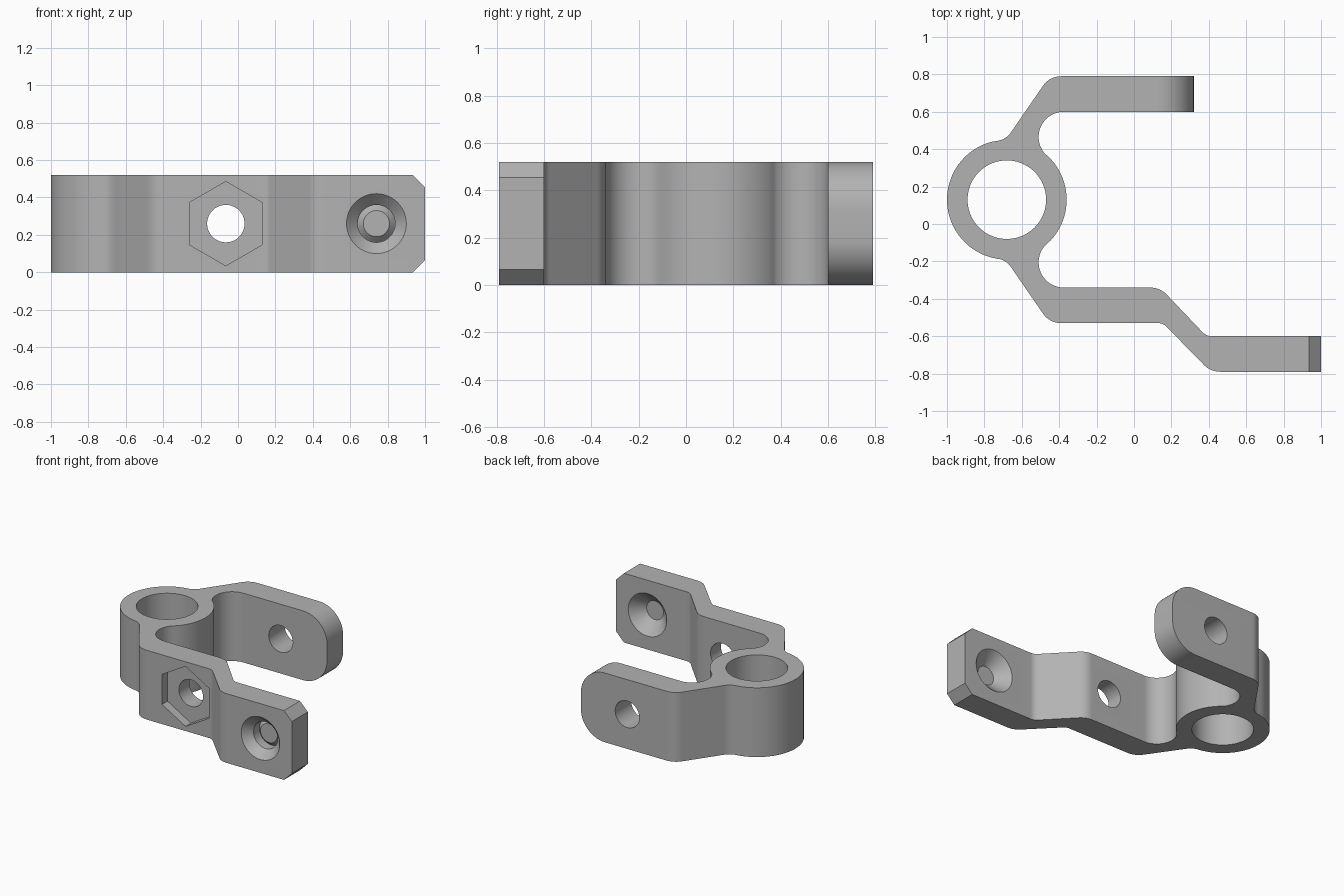
import bpy, bmesh, math
from mathutils import Matrix, Vector

cube = bpy.data.objects.get("Cube")
if cube:
    bpy.data.objects.remove(cube, do_unlink=True)

HEIGHT = 0.52
MID = HEIGHT / 2
RING_X, AXIS_Y = -0.68, 0.13      # ring centre, also the mirror axis of both arms


def arc(cx, cy, r, start, end):
    n = max(4, int(abs(end - start) / 5))
    steps = [math.radians(start + (end - start) * i / n) for i in range(n + 1)]
    return [(cx + r * math.cos(a), cy + r * math.sin(a)) for a in steps]


def mirror(points):
    return [(x, -y) for x, y in points]


def make_object(name, bm):
    mesh = bpy.data.meshes.new(name)
    bm.to_mesh(mesh)
    bm.free()
    obj = bpy.data.objects.new(name, mesh)
    bpy.context.collection.objects.link(obj)
    return obj


# Plan outline, measured from the mirror axis
shoulder = arc(-0.39, 0.543, 0.117, 90, 146.3) + arc(-0.747, 0.421, 0.108, -33.7, -81)
throat = arc(-0.375, 0.335, 0.135, 90, 227.7)
offset_arm = (arc(0.13, -0.72, 0.06, 90, 45) + arc(0.46, -0.80, 0.12, 225, 270)
              + [(1, -0.92), (1, -0.73)]
              + arc(0.417, -0.66, 0.07, 270, 225) + arc(0.088, -0.59, 0.12, 45, 90))
outline = ([(0.32, 0.66)] + shoulder + arc(RING_X, 0, 0.32, 99, 261)
           + mirror(shoulder[::-1]) + offset_arm + mirror(throat)
           + arc(RING_X, 0, 0.32, -47.7, 47.7) + throat[::-1] + [(0.32, 0.47)])

# Extruded bracket body
bm = bmesh.new()
loop = []
for x, y in outline:
    p = Vector((x, y + AXIS_Y, 0))
    if not loop or (p - loop[-1]).length > 0.004:
        loop.append(p)
base = bm.faces.new([bm.verts.new(p) for p in loop])
top = bmesh.ops.extrude_face_region(bm, geom=[base])["geom"]
bmesh.ops.translate(bm, verts=[v for v in top if isinstance(v, bmesh.types.BMVert)],
                    vec=(0, 0, HEIGHT))
bmesh.ops.recalc_face_normals(bm, faces=bm.faces)

# Rounded end on the straight arm, chamfered end on the offset arm
for end_x, size, segments in ((0.32, 0.2, 14), (1, 0.065, 1)):
    edges = [e for e in bm.edges
             if all(abs(v.co.x - end_x) < 0.001 for v in e.verts)
             and abs(e.verts[0].co.z - e.verts[1].co.z) < 0.001]
    bmesh.ops.bevel(bm, geom=edges, offset=size, segments=segments,
                    profile=0.5, affect='EDGES')
bracket = make_object("clamp_bracket", bm)


def cut(name, r1, r2, depth, centre, along_y=True, sides=64):
    """Subtract a cylinder, cone or prism from the bracket."""
    cb = bmesh.new()
    turn = Matrix.Rotation(-math.pi / 2 if along_y else 0, 4, 'X')
    bmesh.ops.create_cone(cb, cap_ends=True, segments=sides, radius1=r1, radius2=r2,
                          depth=depth, matrix=Matrix.Translation(centre) @ turn)
    cutter = make_object(name, cb)
    cutter.hide_render = True
    mod = bracket.modifiers.new(name, 'BOOLEAN')
    mod.operation, mod.solver, mod.object = 'DIFFERENCE', 'EXACT', cutter
    bpy.ops.object.modifier_apply(modifier=name)
    bpy.data.objects.remove(cutter, do_unlink=True)


bpy.ops.object.select_all(action='DESELECT')
bpy.context.view_layer.objects.active = bracket
bracket.select_set(True)

# Ring bore, bolt hole through both arms, nut pocket, countersunk mounting hole
BOLT_X, MOUNT_X = -0.065, 0.74
cut("ring_bore", 0.21, 0.21, 2, (RING_X, AXIS_Y, MID), along_y=False, sides=80)
cut("bolt_hole", 0.1, 0.1, 3, (BOLT_X, 0, MID))
cut("nut_pocket", 0.225, 0.225, 0.13, (BOLT_X, -0.53, MID), sides=6)
cut("mount_hole", 0.1, 0.1, 0.6, (MOUNT_X, -0.695, MID))
cut("front_countersink", 0.17, 0.07, 0.1, (MOUNT_X, -0.75, MID))
cut("back_countersink", 0.07, 0.17, 0.1, (MOUNT_X, -0.64, MID))

# Single grey finish
grey = bpy.data.materials.new("plain_grey")
grey.use_nodes = True
colour = (0.45, 0.45, 0.45, 1)
grey.diffuse_color = colour
grey.node_tree.nodes["Principled BSDF"].inputs["Base Color"].default_value = colour
bracket.data.materials.clear()
bracket.data.materials.append(grey)
bpy.ops.object.shade_smooth_by_angle(angle=math.radians(25))
